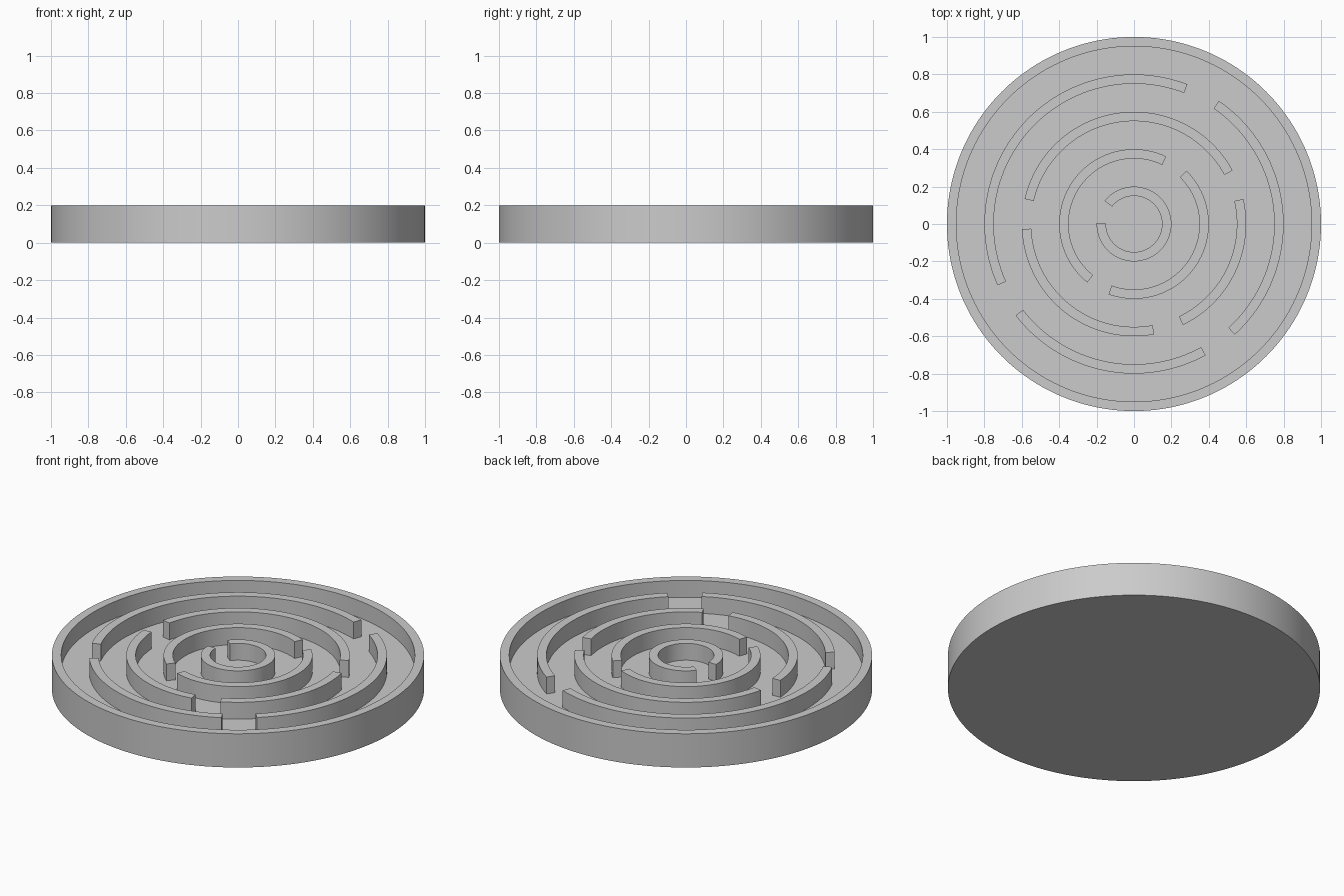
import bpy, bmesh
from math import radians, cos, sin, ceil, pi

if "Cube" in bpy.data.objects:
    bpy.data.objects.remove(bpy.data.objects["Cube"])

RIM_TOP = 0.2
FLOOR = 0.1
WALL = 0.05


def finish(name, bm):
    bmesh.ops.recalc_face_normals(bm, faces=bm.faces[:])
    me = bpy.data.meshes.new(name)
    bm.to_mesh(me)
    bm.free()
    ob = bpy.data.objects.new(name, me)
    bpy.context.collection.objects.link(ob)
    bpy.ops.object.select_all(action='DESELECT')
    ob.select_set(True)
    bpy.context.view_layer.objects.active = ob
    bpy.ops.object.shade_smooth_by_angle(angle=radians(30))


def tray(name, steps=160):
    # round dish: rings of (radius, height), capped at both ends
    profile = [(1, 0), (1, RIM_TOP), (1 - WALL, RIM_TOP), (1 - WALL, FLOOR)]
    bm = bmesh.new()
    rings = [[bm.verts.new((r * cos(2 * pi * i / steps), r * sin(2 * pi * i / steps), z))
              for i in range(steps)] for r, z in profile]
    for a, b in zip(rings, rings[1:]):
        for i in range(steps):
            j = (i + 1) % steps
            bm.faces.new((a[i], a[j], b[j], b[i]))
    bm.faces.new(rings[0])
    bm.faces.new(rings[-1])
    finish(name, bm)


def arc_wall(name, radius, start, end):
    # rectangular section swept along an arc, seated slightly into the floor
    inner, z0 = radius - WALL, FLOOR - 0.01
    section = [(inner, z0), (radius, z0), (radius, RIM_TOP), (inner, RIM_TOP)]
    steps = ceil((end - start) / 2.5)
    bm = bmesh.new()
    rows = []
    for i in range(steps + 1):
        a = radians(start + (end - start) * i / steps)
        rows.append([bm.verts.new((r * cos(a), r * sin(a), z)) for r, z in section])
    for a, b in zip(rows, rows[1:]):
        for k in range(4):
            n = (k + 1) % 4
            bm.faces.new((a[k], a[n], b[n], b[k]))
    bm.faces.new(rows[0])
    bm.faces.new(rows[-1])
    finish(name, bm)


# Dish with floor and rim
tray("maze_tray")

# Maze walls: ring name, outer radius, gaps as (start, end) in degrees
rings = [
    ("outer_wall", 0.8, [(55.4, 69.1), (204.2, 217.7), (298.6, 312.3)]),
    ("middle_wall", 0.6, [(12.9, 28.5), (167.1, 182.6), (280.4, 295.9)]),
    ("inner_wall", 0.4, [(45.5, 64.5), (231.3, 250.1)]),
    ("centre_wall", 0.2, [(141.7, 178.6)]),
]
for name, radius, gaps in rings:
    for i, (_, start) in enumerate(gaps):
        # each wall runs from the end of one gap to the start of the next
        end = gaps[(i + 1) % len(gaps)][0]
        if end <= start:
            end += 360
        arc_wall(f"{name}_{i + 1}", radius, start, end)
